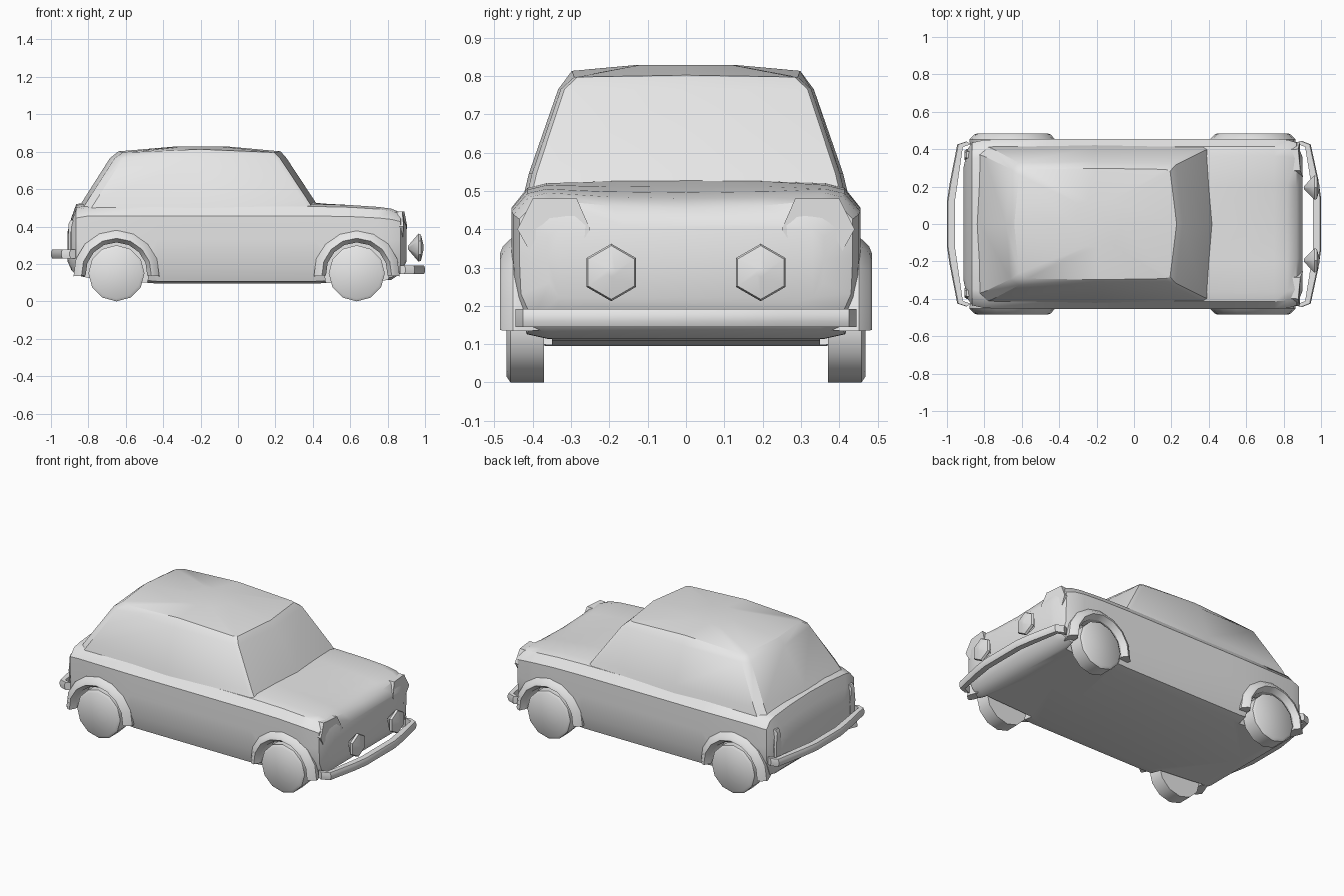
import bpy, bmesh, math
from math import sin, cos, pi

if "Cube" in bpy.data.objects:
    bpy.data.objects.remove(bpy.data.objects["Cube"])

paint = bpy.data.materials.new("light_grey")
paint.diffuse_color = (0.8, 0.8, 0.8, 1)
paint.use_nodes = True
paint.node_tree.nodes["Principled BSDF"].inputs["Base Color"].default_value = paint.diffuse_color


def make(name, verts, faces, angle=35):
    me = bpy.data.meshes.new(name)
    me.from_pydata(verts, [], faces)
    bm = bmesh.new()
    bm.from_mesh(me)
    bmesh.ops.remove_doubles(bm, verts=bm.verts, dist=1e-5)
    bmesh.ops.recalc_face_normals(bm, faces=bm.faces)
    bm.to_mesh(me)
    bm.free()
    me.materials.append(paint)
    ob = bpy.data.objects.new(name, me)
    bpy.context.collection.objects.link(ob)
    smooth(ob, angle)
    return ob


def smooth(ob, angle):
    bpy.ops.object.select_all(action='DESELECT')
    ob.select_set(True)
    bpy.context.view_layer.objects.active = ob
    bpy.ops.object.shade_smooth_by_angle(angle=math.radians(angle))


def loft(rings, closed=True, caps=True):
    """Skin a list of equal-length point rings."""
    n = len(rings[0])
    verts = [p for r in rings for p in r]
    faces = []
    for k in range(len(rings) - 1):
        for i in range(n if closed else n - 1):
            j = (i + 1) % n
            faces.append((k * n + i, k * n + j, (k + 1) * n + j, (k + 1) * n + i))
    if caps:
        faces += [tuple(range(n)), tuple(range((len(rings) - 1) * n, len(rings) * n))]
    return verts, faces


# Lower body: x, centre top, fender top, half width, bottom
stations = [
    (-.912, .37, .36, .30, .215), (-.89, .45, .43, .40, .165), (-.865, .52, .50, .435, .14),
    (-.80, .53, .515, .45, .125), (-.43, .53, .52, .455, .095), (.0, .53, .52, .455, .095),
    (.41, .527, .52, .455, .095), (.60, .51, .515, .455, .105), (.75, .495, .505, .455, .11),
    (.82, .48, .495, .45, .115), (.87, .455, .475, .435, .15), (.90, .41, .41, .36, .21)]


def section(x, zt, ze, w, zb):
    h = ze - zb
    half = [(w * .45, zt * .7 + ze * .3), (w * .8, ze), (w * .91, ze - h * .03),
            (w, ze - h * .15), (w, ze - h * .45), (w * .99, ze - h * .75), (w * .92, zb + .012),
            (w * .80, zb)]
    left = [(x, y, z) for y, z in half]
    return [(x, 0, zt)] + left + [(x, 0, zb)] + [(x, -y, z) for y, z in reversed(half)]


body = make("body", *loft([section(*s) for s in stations]))

# Wheel wells cut into the body
WHEELS = (-.65, .635)
WZ = .15
for wx in WHEELS:
    for s in (-1, 1):
        rings = [[(wx + .172 * cos(a * pi / 12), y * s, WZ + .172 * sin(a * pi / 12))
                  for a in range(24)] for y in (.35, .6)]
        cutter = make("well_cutter", *loft(rings))
        cutter.hide_render = True
        mod = body.modifiers.new("well", 'BOOLEAN')
        mod.operation = 'DIFFERENCE'
        mod.solver = 'EXACT'
        mod.object = cutter
        bpy.ops.object.select_all(action='DESELECT')
        bpy.context.view_layer.objects.active = body
        body.select_set(True)
        bpy.ops.object.modifier_apply(modifier="well")
        bpy.data.objects.remove(cutter)
smooth(body, 35)

# Cabin: z, rear x, front x, half width
def cabin_ring(z, xr, xf, y, rise=0):
    half = [(xf - .035, y * .97, z), (xf - .06, y, z), ((xr + xf) / 2, y * 1.02, z + rise),
            (xr + .07, y, z), (xr + .025, y * .9, z)]
    return ([(xf, 0, z + rise * .3)] + half + [(xr, 0, z + rise * .3)]
            + [(a, -b, c) for a, b, c in reversed(half)])


make("cabin", *loft([
    cabin_ring(.49, -.86, .44, .415), cabin_ring(.545, -.825, .405, .402),
    cabin_ring(.765, -.685, .26, .327), cabin_ring(.797, -.64, .228, .292, .016),
    cabin_ring(.829, -.32, -.07, .12)]), 28)

# Wheels and flared arches
for wx in WHEELS:
    end = "front" if wx > 0 else "rear"
    for s, side in ((-1, "right"), (1, "left")):
        rings = [[(wx + r * cos(a * pi / 6), y * s, WZ + r * sin(a * pi / 6)) for a in range(12)]
                 for r, y in ((.15, .37), (.15, .458), (.135, .468))]
        make(f"{end}_{side}_wheel", *loft(rings), 45)
        rings = []
        for k in range(9):
            a = math.radians(-4 + 188 * k / 8)
            rings.append([(wx + r * cos(a), y * s, WZ + r * sin(a)) for r, y in
                          ((.165, .36), (.165, .452), (.187, .485), (.205, .478), (.23, .452),
                           (.23, .44), (.20, .36))])
        make(f"{end}_{side}_arch", *loft(rings), 30)

# Headlight faces on the fender fronts
for s, side in ((-1, "right"), (1, "left")):
    hexa = [(.40, .48), (.285, .48), (.25, .40), (.30, .32), (.395, .32), (.44, .40)]
    rings = []
    for x, k in ((.72, .9), (.885, 1.0)):
        rings.append([(x + (.02 - abs(z - .40) * .15 - (y - .25) * .1) * (x > .8),
                       s * (.345 + (y - .345) * k), .40 + (z - .40) * k) for y, z in hexa])
    make(f"{side}_headlight", *loft(rings), 20)

    # Hexagonal spot lamp
    rings = [[(x, s * .195 + r * sin(a * pi / 3), .287 + r * cos(a * pi / 3)) for a in range(6)]
             for x, r in ((.908, .008), (.965, .075), (.978, .070), (.992, .012))]
    make(f"{side}_spot_lamp", *loft(rings), 50)

    # Tail lamp
    rings = [[(x, s * (.365 + dy * k), .335 + dz * k) for dy, dz in
              ((-.022, -.10), (.03, -.10), (.035, 0), (.022, .10), (-.012, .10), (-.03, 0))]
             for x, k in ((-.84, 1), (-.895, 1), (-.905, .8))]
    make(f"{side}_tail_lamp", *loft(rings), 30)


# Wraparound bumpers: path of outer edge (x, y) for one half
def bumper(name, half, z0, z1, sign):
    path = half + [(x, -y) for x, y in reversed(half)]
    rings = []
    for x, y in path:
        d = .042 if abs(y) < .3 else .03
        k = 1 if abs(y) < .3 else .97
        rings.append([(sign * (x - d), y * k, z0), (sign * (x - .006), y, z0),
                      (sign * x, y, z0 * .7 + z1 * .3), (sign * x, y, z0 * .3 + z1 * .7),
                      (sign * (x - .006), y, z1), (sign * (x - d), y * k, z1)])
    make(name, *loft(rings), 40)


bumper("front_bumper", [(.895, .445), (.945, .425), (.985, .24), (1.0, .14)], .145, .192, 1)
bumper("rear_bumper", [(.90, .44), (.945, .425), (.985, .22), (1.0, .12)], .23, .277, -1)
